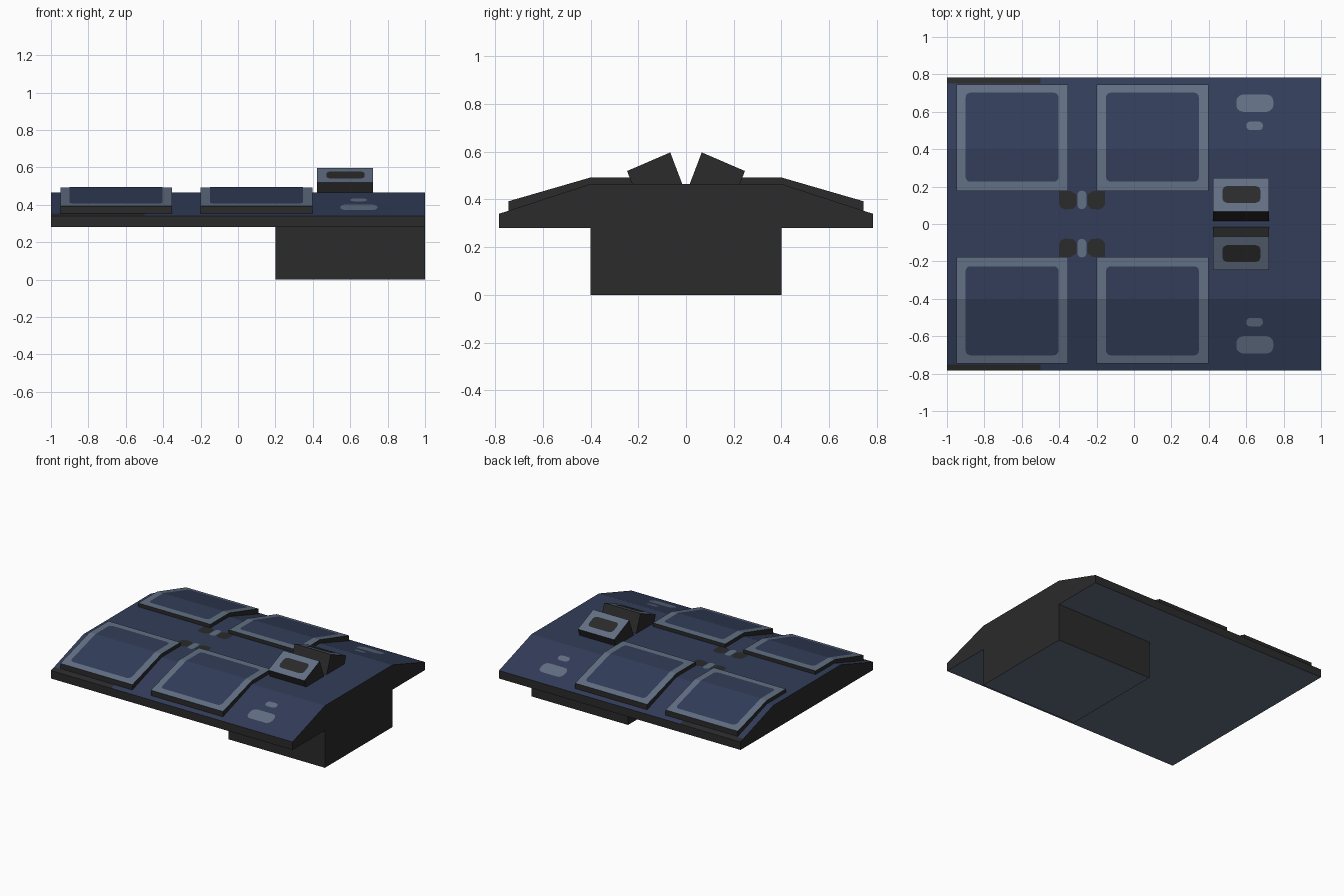
import bpy, bmesh, math

if "Cube" in bpy.data.objects:
    bpy.data.objects.remove(bpy.data.objects["Cube"])


def material(name, rgb):
    m = bpy.data.materials.new(name)
    m.diffuse_color = (*rgb, 1)
    m.use_nodes = True
    m.node_tree.nodes["Principled BSDF"].inputs["Base Color"].default_value = m.diffuse_color
    return m


BLUE = material("navy blue", (0.032, 0.047, 0.1))
DARK = material("charcoal", (0.0235, 0.0235, 0.0235))
LIGHT = material("slate grey", (0.122, 0.16, 0.23))


def finish(bm, name, mats, rule=None):
    bm.normal_update()
    for f in bm.faces:
        f.material_index = rule(f) if rule else 0
    me = bpy.data.meshes.new(name)
    bm.to_mesh(me)
    bm.free()
    for m in mats:
        me.materials.append(m)
    ob = bpy.data.objects.new(name, me)
    bpy.context.collection.objects.link(ob)
    return ob


def prism(name, profile, x0, x1, mats, rule=None, drop_top=False):
    """Extrude a y-z profile along x."""
    bm = bmesh.new()
    face = bm.faces.new([bm.verts.new((x0, y, z)) for y, z in profile])
    ext = bmesh.ops.extrude_face_region(bm, geom=[face])
    moved = [v for v in ext["geom"] if isinstance(v, bmesh.types.BMVert)]
    bmesh.ops.translate(bm, verts=moved, vec=(x1 - x0, 0, 0))
    bmesh.ops.recalc_face_normals(bm, faces=bm.faces)
    if drop_top:
        bm.normal_update()
        bmesh.ops.delete(bm, geom=[f for f in bm.faces if f.normal.z > 0.9], context="FACES_ONLY")
    return finish(bm, name, mats, rule)


def rounded(x0, x1, y0, y1, r, n=3):
    """Outline of a rectangle with rounded corners."""
    pts = []
    for i, (cx, cy) in enumerate([(x1 - r, y1 - r), (x0 + r, y1 - r), (x0 + r, y0 + r), (x1 - r, y0 + r)]):
        for k in range(n + 1):
            a = math.pi / 2 * (i + k / n)
            pts.append((cx + r * math.cos(a), cy + r * math.sin(a)))
    return pts


def plate(name, pts, height, mat, side, lift=0.0015):
    """Painted face draped just above a surface given by height(y)."""
    bm = bmesh.new()
    bm.faces.new([bm.verts.new((x, y, 0)) for x, y in pts])
    bmesh.ops.bisect_plane(bm, geom=bm.verts[:] + bm.edges[:] + bm.faces[:],
                           plane_co=(0, 0.4, 0), plane_no=(0, 1, 0))
    for v in bm.verts:
        v.co.z = height(v.co.y) + lift
        v.co.y *= side
    bm.normal_update()
    bmesh.ops.reverse_faces(bm, faces=[f for f in bm.faces if f.normal.z < 0])
    return finish(bm, name, [mat])


def body_z(y):
    return 0.465 - max(0, y - 0.4) * 0.125 / 0.383


def panel_z(y):
    return 0.492 - max(0, y - 0.4) * 0.1 / 0.345


def block_z(y):
    return 0.597 - (y - 0.066) * 0.43


# Main hull: blue top, grey underside, dark edges
hull = [(-0.783, 0.28), (0.783, 0.28), (0.783, 0.34), (0.4, 0.465), (-0.4, 0.465), (-0.783, 0.34)]


def hull_colour(f):
    return 0 if f.normal.z > 0.5 else 2 if f.normal.z < -0.5 else 1


prism("hull", hull, -1, 1, [BLUE, DARK, LIGHT], hull_colour)

# Lower box under one end
prism("lower_box", [(-0.4, 0), (0.4, 0), (0.4, 0.28), (-0.4, 0.28)], 0.2, 1,
      [BLUE, DARK, LIGHT], hull_colour, drop_top=True)

for s, tag in ((-1, "front"), (1, "back")):
    # Raised bent panels with pale frame and blue centre
    for i, x0 in enumerate((-0.95, -0.2)):
        x1 = x0 + 0.597
        prof = [(0.176, 0.45), (0.176, panel_z(0.176)), (0.4, panel_z(0.4)), (0.745, panel_z(0.745)),
                (0.745, 0.345), (0.4, 0.45)]
        prism(f"{tag}_panel_{i + 1}", [(s * y, z) for y, z in prof], x0, x1,
              [LIGHT, DARK], lambda f: 0 if f.normal.z > 0.5 else 1)
        plate(f"{tag}_panel_centre_{i + 1}", rounded(x0 + 0.05, x1 - 0.05, 0.226, 0.702, 0.025),
              panel_z, BLUE, s)

    # Tilted block with a dark window on its sloping top
    prof = [(0.012, 0.455), (0.066, 0.597), (0.247, block_z(0.247)), (0.222, 0.455)]
    prism(f"{tag}_tilted_block", [(s * y, z) for y, z in prof], 0.423, 0.723,
          [LIGHT, DARK], lambda f: 0 if f.normal.z > 0.7 else 1)
    plate(f"{tag}_block_window", rounded(0.472, 0.677, 0.113, 0.203, 0.025, 2), block_z, DARK, s)

    # Painted marks on the hull
    plate(f"{tag}_edge_strip", [(-1, 0.75), (-0.5, 0.75), (-0.5, 0.783), (-1, 0.783)], body_z, DARK, s)
    plate(f"{tag}_large_mark", rounded(0.547, 0.745, 0.6, 0.692, 0.035), body_z, LIGHT, s)
    plate(f"{tag}_small_mark", rounded(0.6, 0.69, 0.502, 0.548, 0.022), body_z, LIGHT, s)
    plate(f"{tag}_centre_pill", rounded(-0.302, -0.255, 0.08, 0.178, 0.02), body_z, LIGHT, s)
    for m, side in ((-1, "left"), (1, "right")):
        wing = [(0.03, 0.1), (0.05, 0.08), (0.09, 0.078), (0.11, 0.085), (0.122, 0.105),
                (0.124, 0.176), (0.06, 0.176), (0.03, 0.158)]
        plate(f"{tag}_{side}_wing_mark", [(-0.278 + m * x, y) for x, y in wing], body_z, DARK, s)
